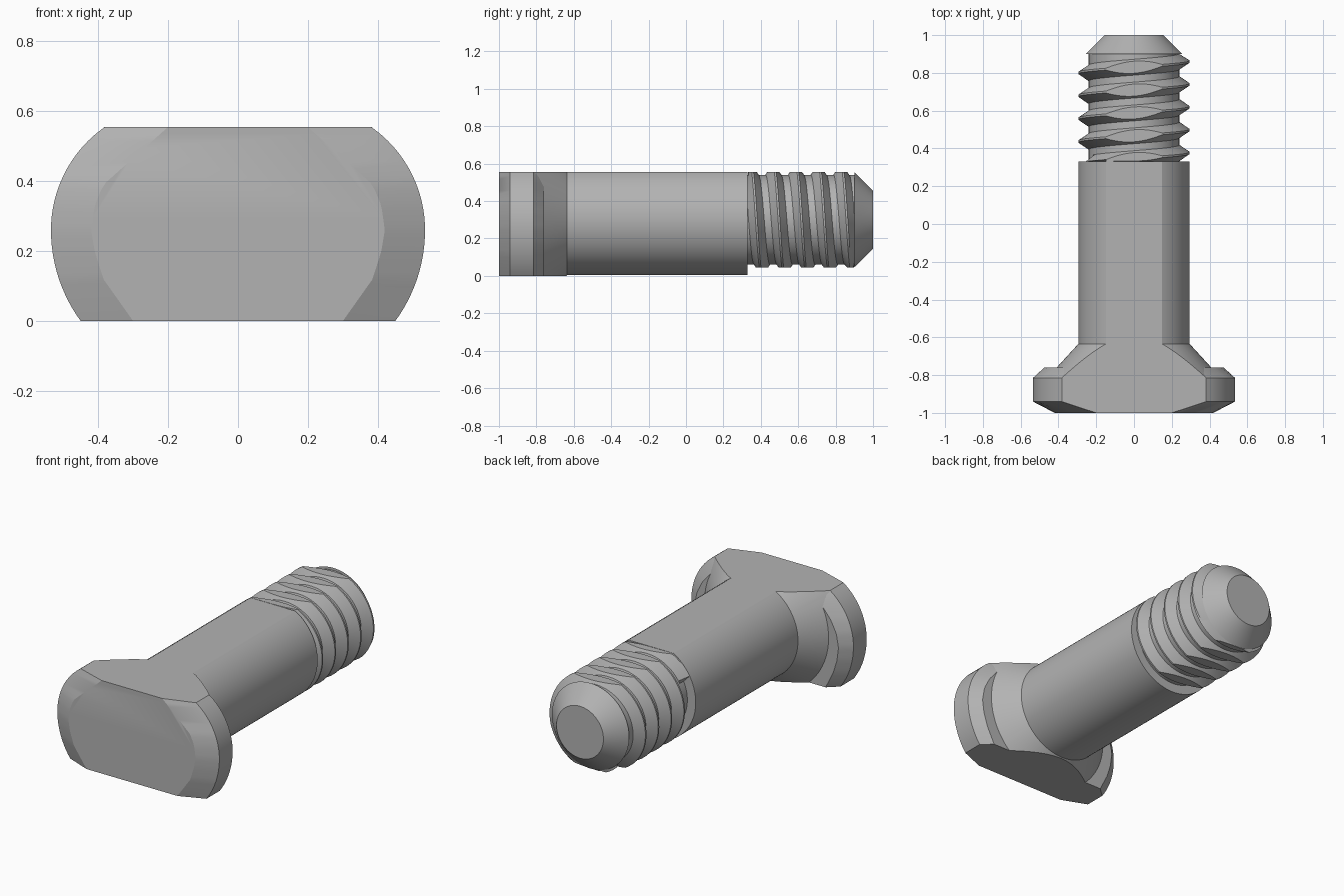
import bpy, bmesh
from math import sin, cos, pi, sqrt

if "Cube" in bpy.data.objects:
    bpy.data.objects.remove(bpy.data.objects["Cube"], do_unlink=True)

AXIS_Z, TOP = 0.30, 0.555
SHANK_R, ROOT_R, FLAT = 0.295, 0.24, 0.255
THREAD_START, THREAD_END, LEAD = 0.33, 0.90, 0.121

steel = bpy.data.materials.new("grey steel")
steel.use_nodes = True
grey = (0.45, 0.45, 0.45, 1)
steel.diffuse_color = grey
steel.node_tree.nodes["Principled BSDF"].inputs["Base Color"].default_value = grey


def on_axis(r, angle, y):
    """Point around the bolt axis, angle measured from the top."""
    return (r * sin(angle), y, AXIS_Z + r * cos(angle))


def slice_flat(bm, z, direction):
    """Cut everything beyond a horizontal plane and close the cut."""
    geom = bm.verts[:] + bm.edges[:] + bm.faces[:]
    cut = bmesh.ops.bisect_plane(bm, geom=geom, dist=1e-5, plane_co=(0, 0, z),
                                 plane_no=(0, 0, direction), clear_outer=True)
    edges = [e for e in cut["geom_cut"]
             if isinstance(e, bmesh.types.BMEdge) and e.is_boundary]
    if edges:
        bmesh.ops.edgenet_fill(bm, edges=edges)


def finish(bm, name):
    bmesh.ops.recalc_face_normals(bm, faces=bm.faces[:])
    mesh = bpy.data.meshes.new(name)
    bm.to_mesh(mesh)
    bm.free()
    mesh.materials.append(steel)
    obj = bpy.data.objects.new(name, mesh)
    bpy.context.collection.objects.link(obj)
    bpy.ops.object.select_all(action="DESELECT")
    obj.select_set(True)
    bpy.context.view_layer.objects.active = obj
    bpy.ops.object.shade_smooth_by_angle(angle=pi / 7)
    return obj


def bridge(bm, loops):
    """Skin a list of closed vertex loops and cap both ends."""
    n = len(loops[0])
    for a, b in zip(loops, loops[1:]):
        for i in range(n):
            j = (i + 1) % n
            bm.faces.new((a[i], a[j], b[j], b[i]))
    bm.faces.new(loops[0])
    bm.faces.new(loops[-1][::-1])


def revolve(name, profile, steps=96):
    bm = bmesh.new()
    bridge(bm, [[bm.verts.new(on_axis(r, 2 * pi * i / steps, y)) for i in range(steps)]
                for r, y in profile])
    slice_flat(bm, TOP, 1)
    slice_flat(bm, 0, -1)
    return finish(bm, name)


# Shank with flared neck, flattened on top
revolve("shank", [(0.46, -0.815), (SHANK_R, -0.635), (SHANK_R, THREAD_START)])
# Chamfered end
revolve("tip", [(FLAT, THREAD_END), (0.155, 1.0)])


# Hammer head: lofted across three outlines
def outer_width(z):
    r = 0.36 if z > 0.26 else 0.44
    return 0.535 - r + sqrt(r * r - (z - 0.26) ** 2)


def along(keys):
    """Half width by height, linear between key points."""
    def width(z):
        for (z0, w0), (z1, w1) in zip(keys, keys[1:]):
            if z <= z1 + 1e-6:
                return w0 + (w1 - w0) * (z - z0) / (z1 - z0)
        return keys[-1][1]
    return width


front_width = along([(0, 0.30), (0.12, 0.385), (0.20, 0.41), (0.26, 0.42),
                     (0.33, 0.41), (0.39, 0.385), (0.43, 0.34), (TOP, 0.20)])
back_width = along([(0, 0.39), (0.10, 0.44), (0.18, 0.465), (0.26, 0.475),
                    (0.34, 0.46), (0.41, 0.425), (0.47, 0.375), (TOP, 0.30)])

heights = [TOP * i / 28 for i in range(29)]
bm = bmesh.new()
loops = []
for y, width in ((-1, front_width), (-0.94, outer_width),
                 (-0.815, outer_width), (-0.76, back_width)):
    outline = [(width(z), z) for z in heights]
    outline += [(-w, z) for w, z in reversed(outline)]
    loops.append([bm.verts.new((x, y, z)) for x, z in outline])
bridge(bm, loops)
finish(bm, "head")

# Helical thread, flattened above and below
TOOTH = [(-0.042, ROOT_R), (-0.005, SHANK_R), (0.005, SHANK_R), (0.042, ROOT_R)]
COLS, TURNS = 96, 8
rows = [(0.83 + LEAD * (t - 6) + dy, r) for t in range(TURNS) for dy, r in TOOTH]
bm = bmesh.new()
grid = []
for y0, r in rows:
    row = []
    for i in range(COLS):
        y = y0 + LEAD * i / COLS
        radius = min(r, 1.165 - y)
        if not THREAD_START < y < THREAD_END:
            y, radius = min(max(y, THREAD_START), THREAD_END), ROOT_R
        row.append(bm.verts.new(on_axis(radius, 2 * pi * i / COLS, y)))
    grid.append(row)
pitch = len(TOOTH)
for k in range(len(rows) - 1):
    for i in range(COLS):
        # The last column joins the row one turn further on
        j, step = (i + 1, 0) if i + 1 < COLS else (0, pitch)
        if k + 1 + step < len(rows):
            bm.faces.new((grid[k][i], grid[k][j] if not step else grid[k + step][j],
                          grid[k + 1 + step][j], grid[k + 1][i]))
bmesh.ops.remove_doubles(bm, verts=bm.verts[:], dist=1e-5)
slice_flat(bm, AXIS_Z + FLAT, 1)
slice_flat(bm, AXIS_Z - FLAT, -1)
finish(bm, "thread")
